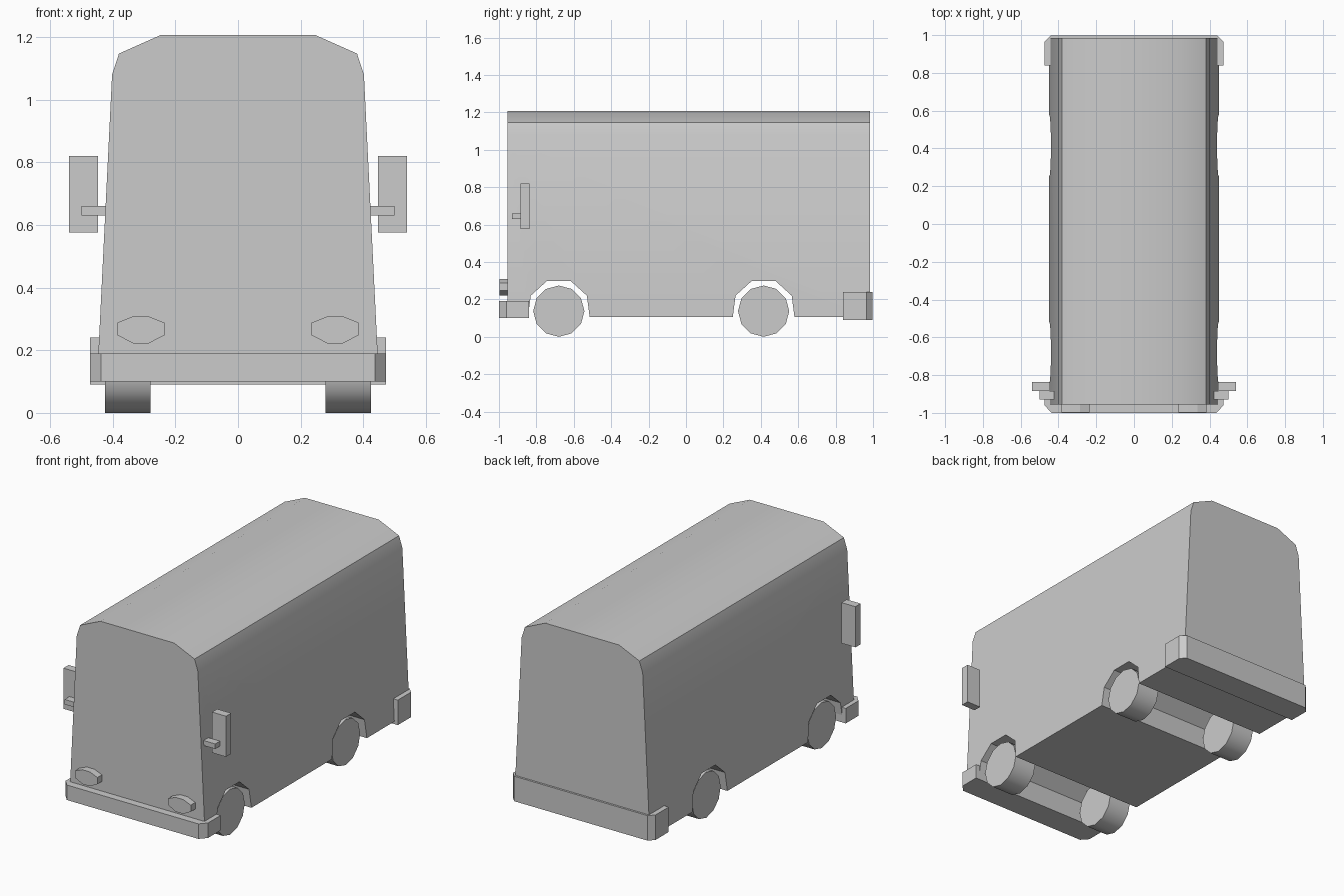
import bpy, bmesh, math

if "Cube" in bpy.data.objects:
    bpy.data.objects.remove(bpy.data.objects["Cube"])


def prism(name, pts, axis, lo, hi):
    """Extrude a 2D outline along an axis: x -> (y,z), y -> (x,z), z -> (x,y)."""
    def place(p, t):
        return {'x': (t, p[0], p[1]), 'y': (p[0], t, p[1]), 'z': (p[0], p[1], t)}[axis]
    bm = bmesh.new()
    a = [bm.verts.new(place(p, lo)) for p in pts]
    b = [bm.verts.new(place(p, hi)) for p in pts]
    bm.faces.new(a)
    bm.faces.new(b)
    n = len(pts)
    for i in range(n):
        j = (i + 1) % n
        bm.faces.new((a[i], a[j], b[j], b[i]))
    bmesh.ops.recalc_face_normals(bm, faces=bm.faces[:])
    me = bpy.data.meshes.new(name)
    bm.to_mesh(me)
    bm.free()
    ob = bpy.data.objects.new(name, me)
    bpy.context.collection.objects.link(ob)
    return ob


def box(name, x, y, z):
    return prism(name, [(x[0], y[0]), (x[1], y[0]), (x[1], y[1]), (x[0], y[1])], 'z', *z)


def smooth(ob, angle):
    bpy.ops.object.select_all(action='DESELECT')
    ob.select_set(True)
    bpy.context.view_layer.objects.active = ob
    bpy.ops.object.shade_smooth_by_angle(angle=math.radians(angle))


def mirrored(half):
    """Full symmetric outline from its right half."""
    return half + [(-x, v) for x, v in reversed(half)]


AXLES = {"front": -0.68, "rear": 0.415}

# Body shell
body = prism("van_body", mirrored([(0.45, 0.105), (0.402, 1.08), (0.38, 1.147), (0.245, 1.207)]),
             'y', -0.955, 0.985)

# Wheel arches cut through the full width
arch = [(-0.167, 0.0), (-0.165, 0.105), (-0.15, 0.22), (-0.065, 0.297),
        (0.065, 0.297), (0.15, 0.22), (0.165, 0.105), (0.167, 0.0)]
for label, yc in AXLES.items():
    cutter = prism(label + "_arch_cutter", [(yc + y, z) for y, z in arch], 'x', -0.7, 0.7)
    mod = body.modifiers.new("arch", 'BOOLEAN')
    mod.operation, mod.solver, mod.object = 'DIFFERENCE', 'EXACT', cutter
    bpy.context.view_layer.objects.active = body
    bpy.ops.object.modifier_apply(modifier=mod.name)
    bpy.data.objects.remove(cutter)
smooth(body, 30)

# Bumpers with chamfered corners
prism("front_bumper", mirrored([(0.473, -0.84), (0.473, -0.96), (0.437, -1.0)]), 'z', 0.10, 0.19)
prism("rear_bumper", mirrored([(0.473, 0.84), (0.473, 0.965), (0.443, 0.997)]), 'z', 0.09, 0.24)

lamp = [(-0.075, -0.017), (-0.025, -0.043), (0.025, -0.043), (0.075, -0.017),
        (0.075, 0.023), (0.025, 0.043), (-0.025, 0.043), (-0.075, 0.023)]
for side, s in (("right", 1), ("left", -1)):
    # Wheels
    for label, yc in AXLES.items():
        ring = [(yc + 0.137 * math.cos(i * math.pi / 6), 0.137 + 0.137 * math.sin(i * math.pi / 6))
                for i in range(12)]
        wheel = prism(f"{label}_{side}_wheel", ring, 'x', *sorted((s * 0.28, s * 0.425)))
        smooth(wheel, 40)
    # Headlights
    prism(side + "_headlight", [(s * 0.31 + x, 0.265 + z) for x, z in lamp], 'y', -0.998, -0.95)
    # Wing mirrors on short arms
    box(side + "_wing_mirror", sorted((s * 0.447, s * 0.54)), (-0.885, -0.836), (0.576, 0.82))
    box(side + "_mirror_arm", sorted((s * 0.41, s * 0.50)), (-0.93, -0.885), (0.63, 0.66))
